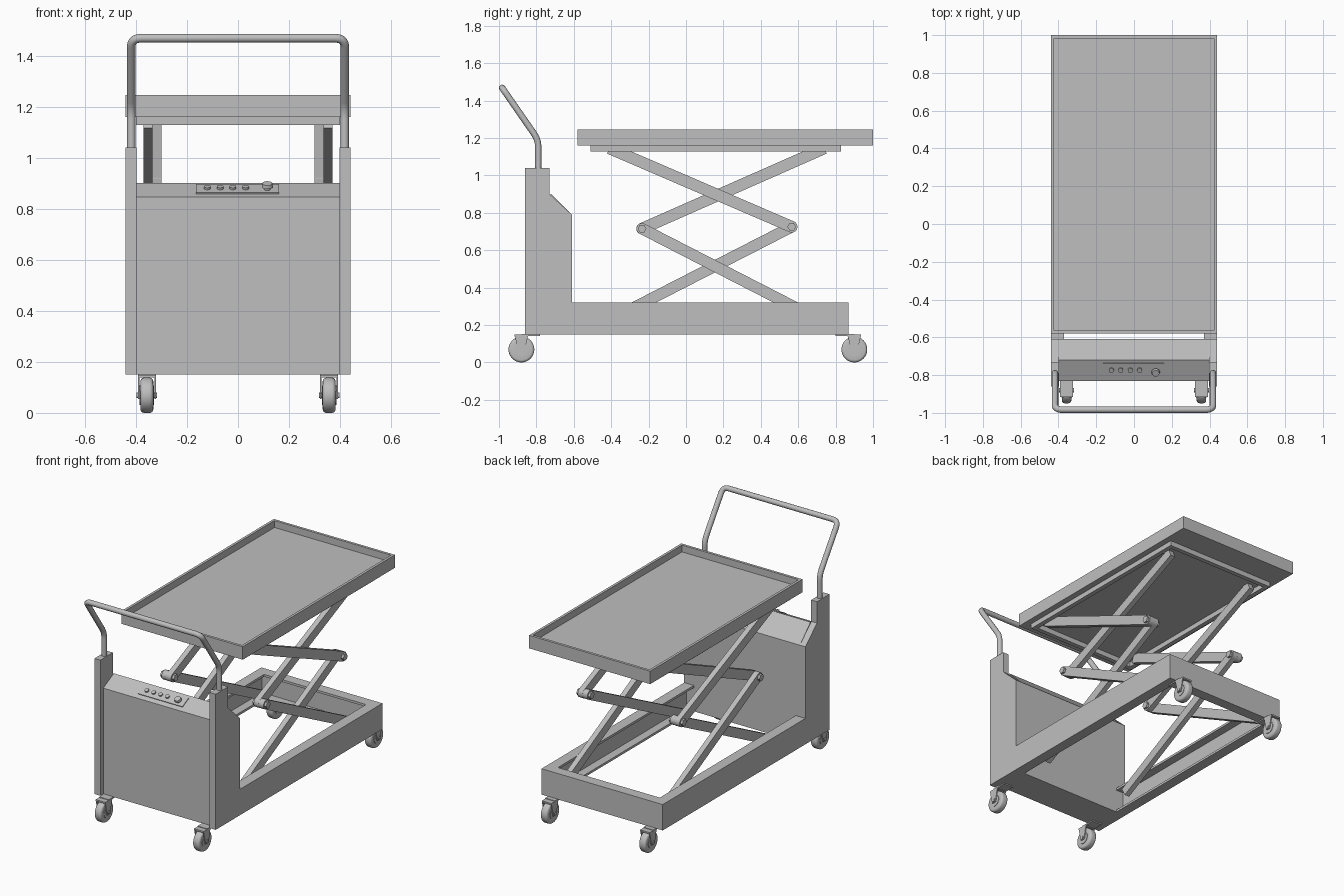
import bpy, bmesh, math
from mathutils import Vector, Matrix

if "Cube" in bpy.data.objects:
    bpy.data.objects.remove(bpy.data.objects["Cube"], do_unlink=True)

GREY = (0.52, 0.52, 0.52, 1)
steel = bpy.data.materials.new("grey_steel")
steel.use_nodes = True
steel.diffuse_color = GREY
steel.node_tree.nodes["Principled BSDF"].inputs["Base Color"].default_value = GREY


def finish(name, bm, smooth=False):
    bmesh.ops.recalc_face_normals(bm, faces=bm.faces)
    mesh = bpy.data.meshes.new(name)
    bm.to_mesh(mesh)
    bm.free()
    mesh.materials.append(steel)
    ob = bpy.data.objects.new(name, mesh)
    bpy.context.collection.objects.link(ob)
    if smooth:
        bpy.ops.object.select_all(action="DESELECT")
        ob.select_set(True)
        bpy.context.view_layer.objects.active = ob
        bpy.ops.object.shade_smooth_by_angle(angle=math.radians(35))
    return ob


def prism(name, outline, x0, x1):
    """Extrude a (y, z) outline along x."""
    bm = bmesh.new()
    face = bm.faces.new([bm.verts.new((x0, y, z)) for y, z in outline])
    out = bmesh.ops.extrude_face_region(bm, geom=[face])["geom"]
    bmesh.ops.translate(bm, vec=(x1 - x0, 0, 0),
                        verts=[v for v in out if isinstance(v, bmesh.types.BMVert)])
    return finish(name, bm)


def box(name, x0, x1, y0, y1, z0, z1):
    return prism(name, [(y0, z0), (y1, z0), (y1, z1), (y0, z1)], x0, x1)


def rect_sweep(name, half_x, y0, y1, profile):
    """Sweep a closed (inset, z) profile round a rectangle."""
    bm = bmesh.new()
    rings = []
    for i, z in profile:
        hx, a, b = half_x - i, y0 + i, y1 - i
        rings.append([bm.verts.new(p) for p in
                      ((-hx, a, z), (hx, a, z), (hx, b, z), (-hx, b, z))])
    for k, ring in enumerate(rings):
        nxt = rings[(k + 1) % len(rings)]
        for j in range(4):
            m = (j + 1) % 4
            bm.faces.new((ring[j], ring[m], nxt[m], nxt[j]))
    return finish(name, bm)


def cylinder(name, centre, axis, radius, depth, sides=32, round_edge=0, top=None):
    bm = bmesh.new()
    bmesh.ops.create_cone(bm, cap_ends=True, segments=sides, radius1=radius,
                          radius2=radius if top is None else top, depth=depth)
    if round_edge:
        rims = [e for e in bm.edges if abs(e.verts[0].co.z - e.verts[1].co.z) < 1e-5]
        bmesh.ops.bevel(bm, geom=rims, offset=round_edge, segments=4,
                        profile=0.5, affect="EDGES")
    turn = Vector((0, 0, 1)).rotation_difference(Vector(axis)).to_matrix().to_4x4()
    bm.transform(Matrix.Translation(centre) @ turn)
    return finish(name, bm, smooth=sides > 8)


def channel(z0, z1, width, wall):
    return [(0, z0), (0, z1), (width, z1), (width, z1 - wall), (wall, z1 - wall),
            (wall, z0 + wall), (width, z0 + wall), (width, z0)]


def arm(name, pin, end, half, x0, x1):
    """Flat bar with a round end at the pin and a square far end."""
    pin, end = Vector(pin), Vector(end)
    along = (end - pin).normalized()
    side = Vector((-along.y, along.x))
    pts = [end - side * half, end + side * half]
    for k in range(13):
        t = math.pi * k / 12
        pts.append(pin + side * half * math.cos(t) - along * half * math.sin(t))
    return prism(name, [tuple(p) for p in pts], x0, x1)


# Base frame, table tray and its subframe
rect_sweep("base_frame", 0.44, -0.69, 0.87, channel(0.15, 0.32, 0.07, 0.015))
rect_sweep("table_rim", 0.44, -0.58, 1.0,
           [(0, 1.16), (0, 1.245), (0.017, 1.245), (0.017, 1.16)])
box("table_floor", -0.43, 0.43, -0.57, 0.99, 1.16, 1.2)
rect_sweep("table_subframe", 0.4, -0.51, 0.83,
           [(0, 1.127), (0, 1.165), (0.03, 1.165), (0.03, 1.127)])

# Control cabinet
prism("cabinet", [(-0.83, 0.15), (-0.83, 0.845), (-0.72, 0.9),
                  (-0.61, 0.79), (-0.61, 0.15)], -0.4, 0.4)
for s, label in ((1, "left"), (-1, "right")):
    prism(label + "_cabinet_side",
          [(-0.86, 0.15), (-0.86, 1.04), (-0.73, 1.04), (-0.73, 0.9),
           (-0.61, 0.79), (-0.61, 0.15)], s * 0.397, s * 0.44)

# Control plate, buttons and knob on the sloping top
slope = Vector((0, 0.11, 0.055)).normalized()
normal = Vector((0, -slope.z, slope.y))
mid = Vector((0, -0.77, 0.875))
corners = [mid + slope * a + normal * b
           for a, b in ((-0.037, -0.004), (0.037, -0.004), (0.037, 0.005), (-0.037, 0.005))]
prism("control_plate", [(p.y, p.z) for p in corners], -0.165, 0.16)
for k in range(4):
    spot = mid + normal * 0.008 + Vector((-0.12 + 0.05 * k, 0, 0))
    cylinder("button", spot, normal, 0.013, 0.012, 16)
spot = mid - slope * 0.008 + Vector((0.115, 0, 0))
cylinder("knob_stem", spot + normal * 0.01, normal, 0.012, 0.02, 16)
cylinder("knob", spot + normal * 0.024, normal, 0.022, 0.014, 24, top=0.019)


# Push handle with rounded bends
def fillet(points, radius):
    pts = [Vector(p) for p in points]
    path = [pts[0]]
    for a, b, c in zip(pts, pts[1:], pts[2:]):
        p, q = b + (a - b).normalized() * radius, b + (c - b).normalized() * radius
        for k in range(9):
            t = k / 8
            path.append(p * (1 - t) ** 2 + b * 2 * t * (1 - t) + q * t * t)
    return path + [pts[-1]]


half = [(0.418, -0.79, 1.03), (0.418, -0.79, 1.19), (0.418, -0.983, 1.468)]
path = fillet(half + [(-x, y, z) for x, y, z in reversed(half)], 0.04)
curve = bpy.data.curves.new("push_handle", "CURVE")
curve.dimensions = "3D"
curve.bevel_depth = 0.017
curve.bevel_resolution = 4
curve.use_fill_caps = True
spline = curve.splines.new("POLY")
spline.points.add(len(path) - 1)
for pt, co in zip(spline.points, path):
    pt.co = (*co, 1)
spline.use_smooth = True
curve.materials.append(steel)
handle = bpy.data.objects.new("push_handle", curve)
bpy.context.collection.objects.link(handle)
bpy.ops.object.select_all(action="DESELECT")
handle.select_set(True)
bpy.context.view_layer.objects.active = handle
bpy.ops.object.convert(target="MESH")

# Double scissor lift
FRONT_PIN, BACK_PIN = (-0.235, 0.715), (0.565, 0.725)
for s, label in ((1, "left"), (-1, "right")):
    inner, outer = (s * 0.3, s * 0.335), (s * 0.335, s * 0.37)
    arm(label + "_upper_arm_outer", BACK_PIN, (-0.41, 1.145), 0.031, *outer)
    arm(label + "_upper_arm_inner", FRONT_PIN, (0.74, 1.145), 0.031, *inner)
    arm(label + "_lower_arm_outer", FRONT_PIN, (0.767, 0.2), 0.03, *outer)
    arm(label + "_lower_arm_inner", BACK_PIN, (-0.46, 0.2), 0.03, *inner)
    for y, z in (FRONT_PIN, BACK_PIN):
        cylinder(label + "_pivot_bolt", (s * 0.335, y, z), (1, 0, 0), 0.023, 0.1, 6)
    for y, z in ((0.16, 0.91), (0.16, 0.515)):
        cylinder(label + "_centre_pin", (s * 0.335, y, z), (1, 0, 0), 0.014, 0.068, 16)

# Casters
for sx in (1, -1):
    for sy, wheel_y in ((-1, -0.88), (1, 0.9)):
        x = sx * 0.357
        hub = (x, wheel_y, 0.069)
        cylinder("caster_wheel", hub, (1, 0, 0), 0.069, 0.05, 40, 0.014)
        cylinder("caster_hub", hub, (1, 0, 0), 0.038, 0.056, 32)
        cylinder("caster_axle", hub, (1, 0, 0), 0.011, 0.08, 12)
        for side in (1, -1):
            prism("caster_fork",
                  [(wheel_y + d, z) for d, z in
                   ((-0.036, 0.146), (0.036, 0.146), (0.015, 0.055), (-0.015, 0.055))],
                  x + side * 0.029, x + side * 0.035)
        box("caster_crown", x - 0.035, x + 0.035,
            wheel_y - 0.036, wheel_y + 0.036, 0.138, 0.148)
        inner_y = wheel_y - sy * 0.1
        box("caster_plate", x - 0.035, x + 0.035, min(inner_y, wheel_y),
            max(inner_y, wheel_y), 0.142, 0.152)
